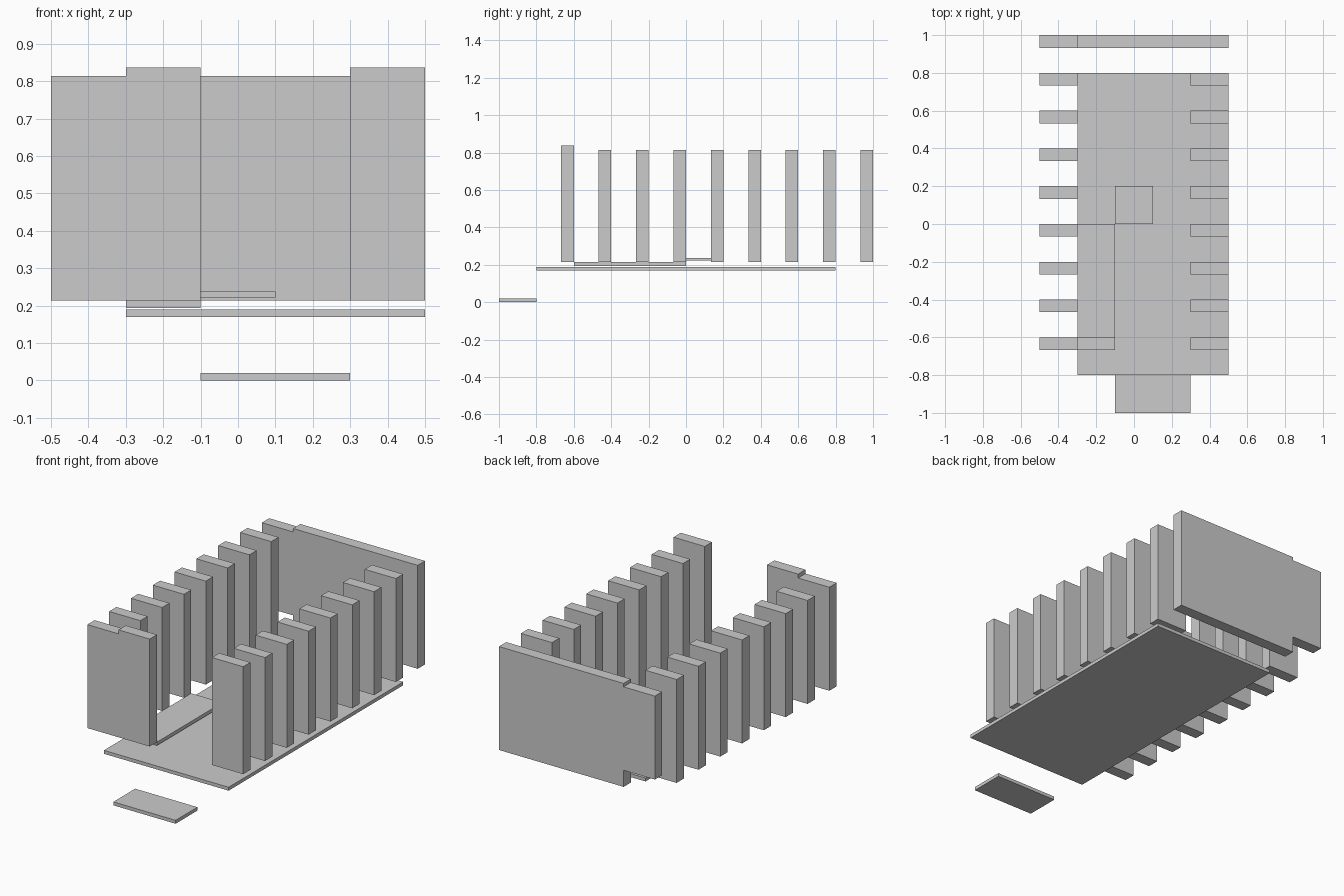
import bpy, bmesh
from mathutils import Vector

if "Cube" in bpy.data.objects:
    bpy.data.objects.remove(bpy.data.objects["Cube"])


def box(name, x, y, z):
    """Axis-aligned box from (min, max) ranges."""
    lo, hi = Vector((x[0], y[0], z[0])), Vector((x[1], y[1], z[1]))
    bm = bmesh.new()
    bmesh.ops.create_cube(bm, size=1)
    for v in bm.verts:
        v.co = v.co * (hi - lo)
    mesh = bpy.data.meshes.new(name)
    bm.to_mesh(mesh)
    bm.free()
    obj = bpy.data.objects.new(name, mesh)
    obj.location = (lo + hi) / 2
    bpy.context.collection.objects.link(obj)
    return obj


CELL = 0.2        # plan module
WALL = 0.067      # wall thickness
BASE, TOP, TALL = 0.214, 0.814, 0.837

LEFT = (-0.5, -0.3)
RIGHT = (0.3, 0.5)


def wall(name, x, back, z=(BASE, TOP)):
    """Wall panel whose rear face lies at y = back."""
    return box(name, x, (back - WALL, back), z)


# Floor plates
box("entrance_step", (-0.1, 0.3), (-1.0, -0.8), (0, 0.02))
box("main_floor", (-0.3, 0.5), (-0.8, 0.8), (0.169, 0.189))
box("raised_walkway", (-0.3, -0.1), (-0.6, 0), (0.194, 0.214))
box("floor_tile", (-0.1, 0.1), (0, 0.2), (0.222, 0.237))

# Two rows of side panels, the front right one slightly taller
for i in range(8):
    back = -0.6 + i * CELL
    wall(f"left_panel_{i + 1}", LEFT, back)
    wall(f"right_panel_{i + 1}", RIGHT, back, (BASE, TALL if i == 0 else TOP))

# Front panel beside the entrance
wall("front_panel", (-0.3, -0.1), -0.6, (BASE, TALL))

# Back wall and its shorter corner piece
wall("back_wall", (-0.3, 0.5), 1.0)
wall("back_corner_panel", LEFT, 1.0, (0.31, 0.794))
